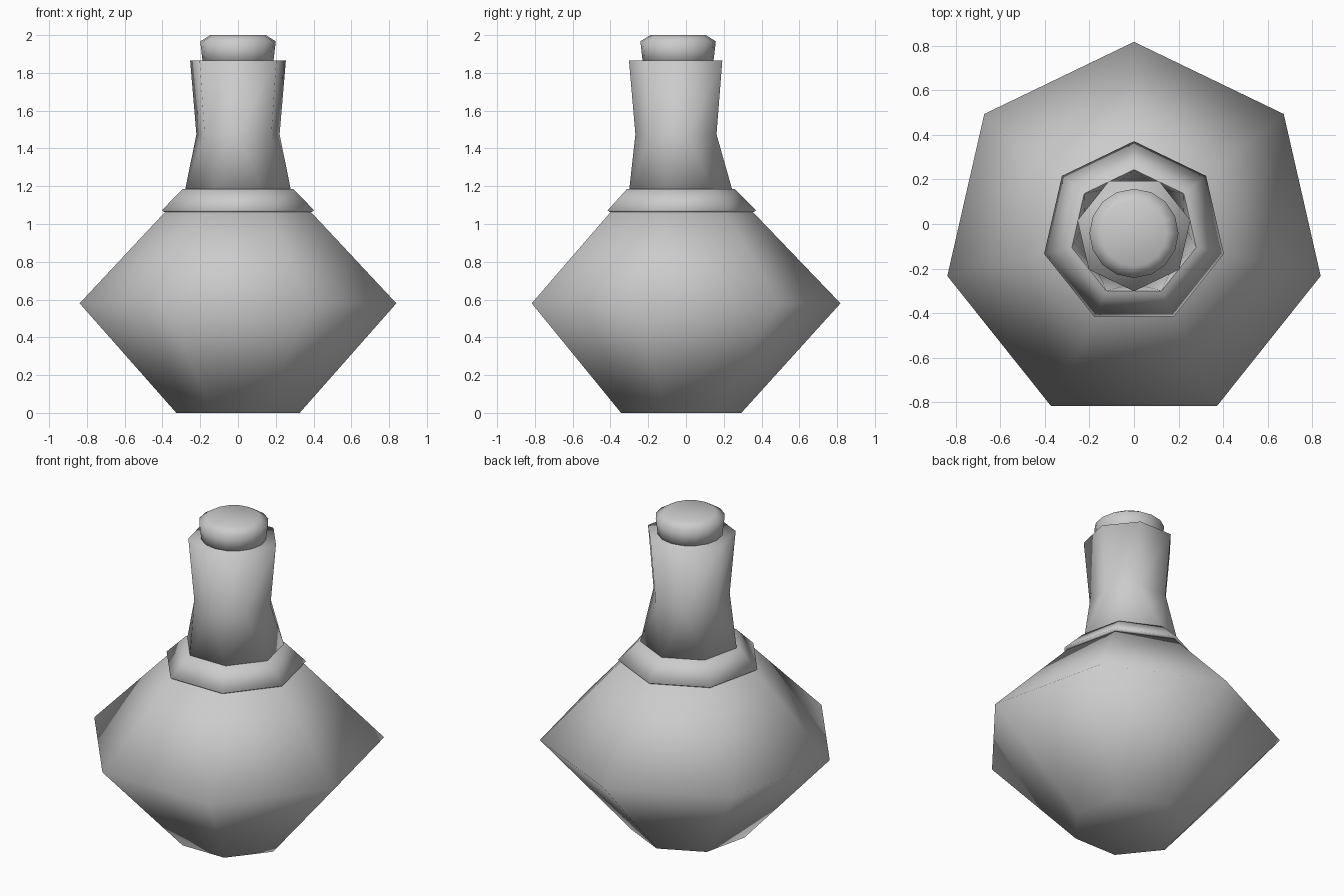
import bpy, bmesh
from math import sin, cos, pi

if "Cube" in bpy.data.objects:
    bpy.data.objects.remove(bpy.data.objects["Cube"])

CY = -0.042  # shared axis of the bottle in y


def lathe(name, sides, profile):
    """Capped stack of polygon rings; each entry is (radius, z, half-step turn)."""
    bm = bmesh.new()
    rings = []
    for r, z, turn in profile:
        ring = []
        for i in range(sides):
            a = pi / 2 + 2 * pi * (i + turn) / sides
            ring.append(bm.verts.new((r * cos(a), CY + r * sin(a), z)))
        rings.append(ring)
    for k in range(len(rings) - 1):
        lo, hi = rings[k], rings[k + 1]
        twisted = profile[k][2] != profile[k + 1][2]
        for i in range(sides):
            j = (i + 1) % sides
            if twisted:
                bm.faces.new((lo[i], lo[j], hi[i]))
                bm.faces.new((lo[j], hi[j], hi[i]))
            else:
                bm.faces.new((lo[i], lo[j], hi[j], hi[i]))
    bm.faces.new(rings[0][::-1])
    bm.faces.new(rings[-1])
    bmesh.ops.recalc_face_normals(bm, faces=bm.faces)
    for f in bm.faces:
        f.smooth = True
    me = bpy.data.meshes.new(name)
    bm.to_mesh(me)
    bm.free()
    ob = bpy.data.objects.new(name, me)
    bpy.context.collection.objects.link(ob)
    return ob


# Faceted flask body
lathe("flask_body", 7, [(0.335, 0, 0), (0.86, 0.58, 0), (0.385, 1.075, 0)])

# Sloped collar at the shoulder
lathe("collar", 7, [(0.40, 1.063, 0), (0.414, 1.072, 0), (0.30, 1.186, 0)])

# Neck: base lines up with the body, upper part is turned half a step
lathe("neck", 7, [(0.287, 1.18, 0), (0.226, 1.475, 0.5), (0.26, 1.865, 0.5)])

# Round stopper
lathe("stopper", 16, [(0.185, 1.84, 0), (0.2, 1.967, 0), (0.147, 2.0, 0)])
